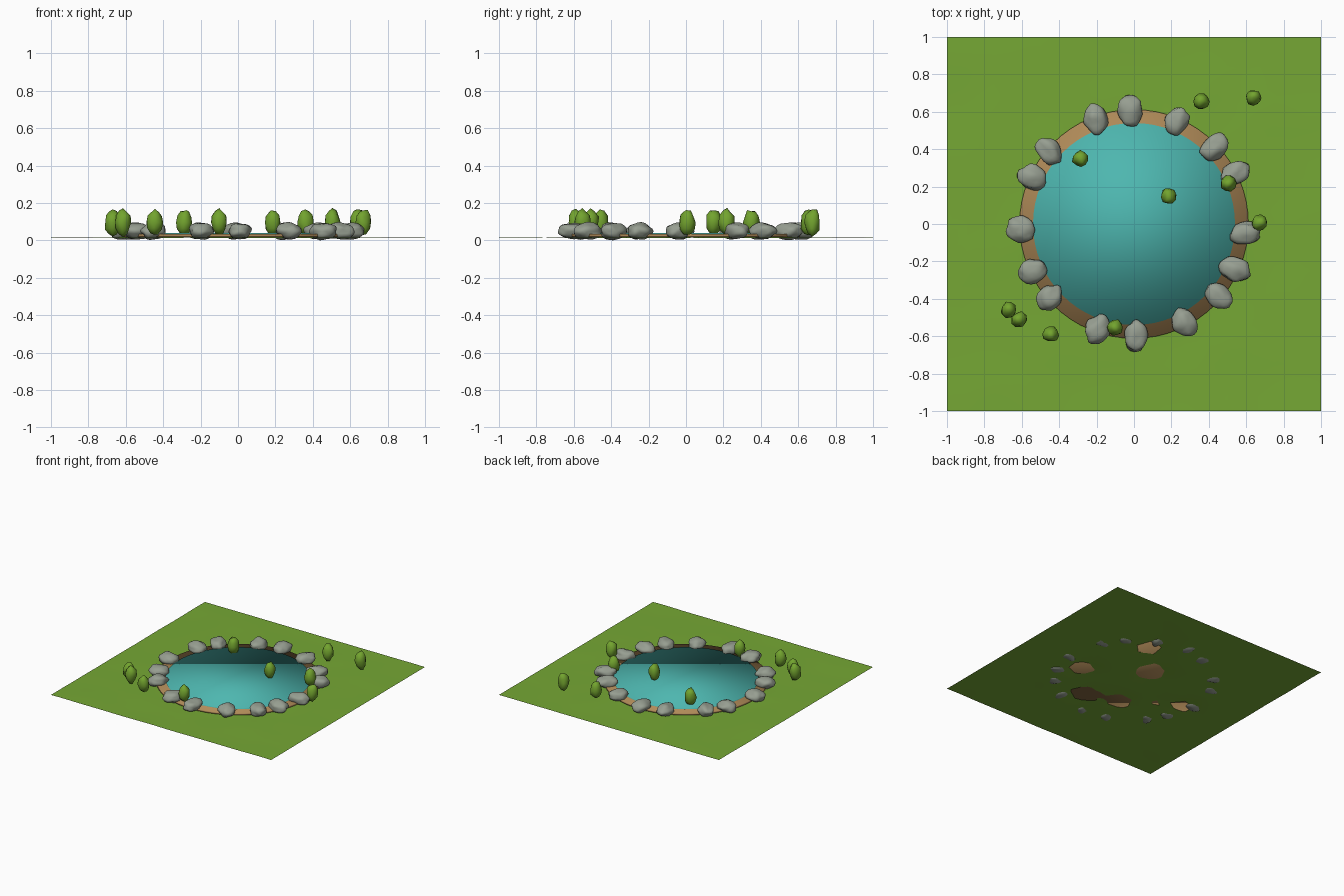
import bpy, bmesh, math, random
from mathutils import Vector, noise

if "Cube" in bpy.data.objects:
    bpy.data.objects.remove(bpy.data.objects["Cube"])

random.seed(4)


def material(name, rgb):
    m = bpy.data.materials.new(name)
    m.diffuse_color = (*rgb, 1)
    m.use_nodes = True
    m.node_tree.nodes["Principled BSDF"].inputs["Base Color"].default_value = m.diffuse_color
    return m


GRASS = material("grass green", (0.18, 0.39, 0.035))
EARTH = material("earth brown", (0.44, 0.26, 0.10))
WATER = material("water teal", (0.075, 0.47, 0.43))
STONE = material("stone grey", (0.31, 0.345, 0.285))
LEAF = material("leaf green", (0.17, 0.37, 0.028))


def finish(bm, name, mat, smooth=True):
    mesh = bpy.data.meshes.new(name)
    bm.to_mesh(mesh)
    bm.free()
    mesh.materials.append(mat)
    for p in mesh.polygons:
        p.use_smooth = smooth
    obj = bpy.data.objects.new(name, mesh)
    bpy.context.collection.objects.link(obj)
    return obj


def disc(name, radius, z0, z1, mat):
    bm = bmesh.new()
    bmesh.ops.create_cone(bm, cap_ends=True, segments=64, radius1=radius,
                          radius2=radius, depth=z1 - z0)
    bmesh.ops.translate(bm, verts=bm.verts, vec=(0, 0, (z0 + z1) / 2))
    return finish(bm, name, mat)


def lump(name, centre, size, angle, mat, rough, detail):
    """Irregular stretched ball, turned about z."""
    bm = bmesh.new()
    bmesh.ops.create_icosphere(bm, subdivisions=detail, radius=1)
    shift = Vector([random.uniform(-50, 50) for _ in range(3)])
    for v in bm.verts:
        v.co *= 1 + rough * noise.noise(v.co * 1.4 + shift)
        v.co.x *= size[0]
        v.co.y *= size[1]
        v.co.z *= size[2]
    obj = finish(bm, name, mat)
    obj.location = centre
    obj.rotation_euler.z = angle
    return obj


# Lawn: thin sheet with slight swells
swells = [(0.25, 0.43, 0.13), (0.41, -0.11, 0.13), (-0.04, 0.19, 0.15),
          (-0.11, -0.30, 0.13), (0.16, -0.41, 0.11), (-0.54, -0.07, 0.11),
          (-0.36, -0.14, 0.07)]
bm = bmesh.new()
bmesh.ops.create_grid(bm, x_segments=24, y_segments=24, size=1)
for v in bm.verts:
    x, y = v.co.x, v.co.y
    v.co.z = 0.0175 + 0.0025 * noise.noise(Vector((x * 4, y * 4, 3)))
    for sx, sy, w in swells:
        v.co.z += 0.007 * math.exp(-((x - sx) ** 2 + (y - sy) ** 2) / w ** 2)
finish(bm, "lawn", GRASS)

# Pond bank and water
disc("pond_bank", 0.612, 0.0215, 0.037, EARTH)
disc("pond_water", 0.54, 0.026, 0.044, WATER)

# Ring of stones, long axis pointing outwards
stones = [(-.205, .56), (-.02, .605), (.23, .55), (.43, .41), (.54, .27),
          (.595, -.05), (.54, -.245), (.455, -.385), (.27, -.525), (.01, -.60),
          (-.195, -.565), (-.45, -.395), (-.54, -.25), (-.605, -.03),
          (-.545, .25), (-.455, .39)]
for i, (x, y) in enumerate(stones):
    lump(f"stone_{i + 1}", (x, y, 0.053),
         (random.uniform(.078, .086), random.uniform(.06, .067), .045),
         math.atan2(y, x) + random.uniform(-.2, .2), STONE, 0.22, 3)

# Upright shrubs
shrubs = [(.36, .655), (.64, .675), (-.285, .35), (.185, .15), (.505, .22),
          (.67, .005), (-.10, -.555), (-.67, -.46), (-.615, -.51),
          (-.445, -.59)]
for i, (x, y) in enumerate(shrubs):
    lump(f"shrub_{i + 1}", (x, y, 0.1), (.043, .043, .07),
         random.uniform(0, 6.28), LEAF, 0.25, 2)

# Rest the lowest point on z = 0
bpy.context.view_layer.update()
low = min((o.matrix_world @ v.co).z for o in bpy.data.objects
          for v in o.data.vertices)
for o in bpy.data.objects:
    o.location.z -= low
